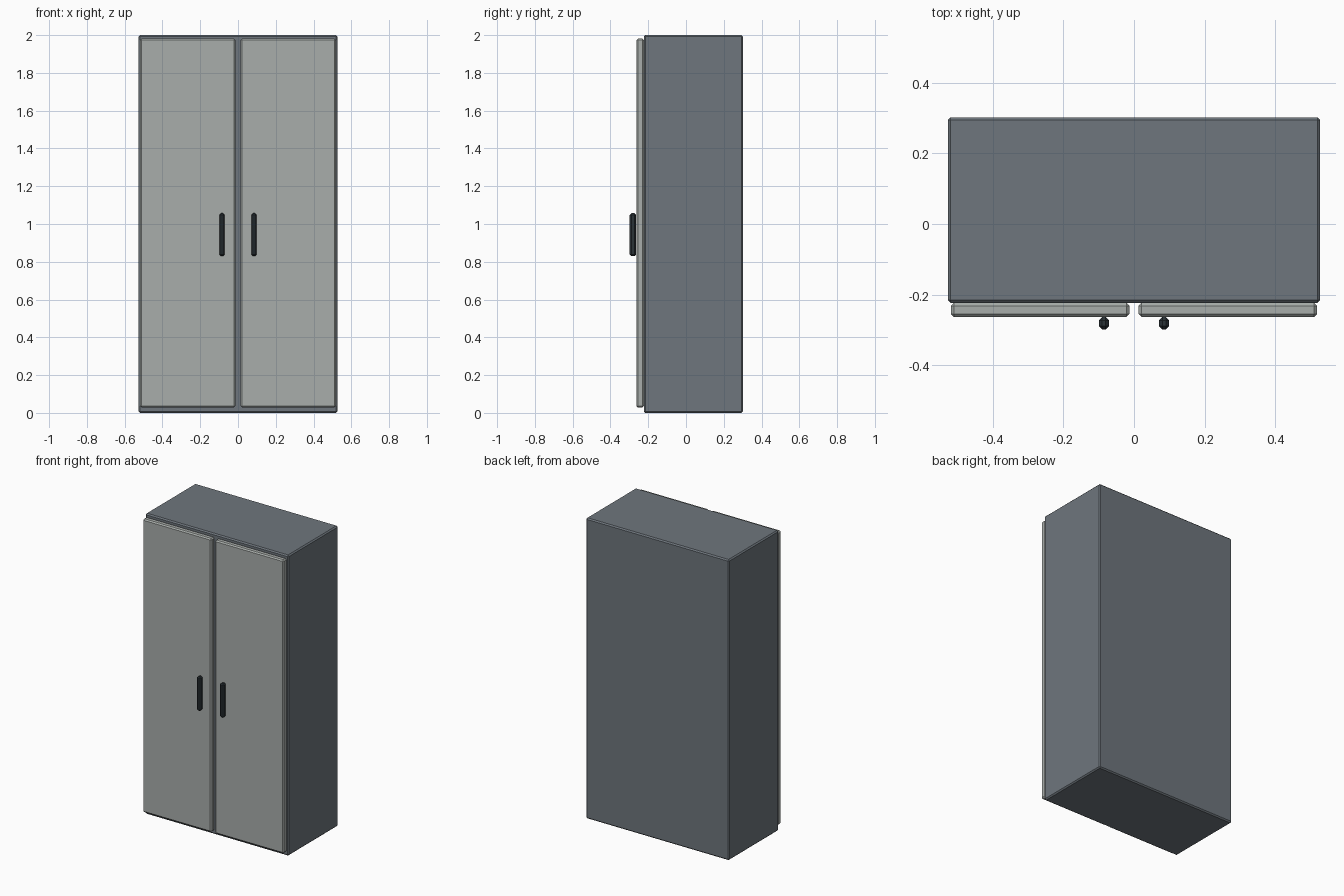
import bpy
import bmesh

if "Cube" in bpy.data.objects:
    bpy.data.objects.remove(bpy.data.objects["Cube"])


def material(name, rgb):
    m = bpy.data.materials.new(name)
    m.diffuse_color = (*rgb, 1.0)
    m.use_nodes = True
    m.node_tree.nodes["Principled BSDF"].inputs["Base Color"].default_value = m.diffuse_color
    return m


def box(name, lo, hi, bevel, mat):
    """Chamfered box spanning the corners lo and hi."""
    bm = bmesh.new()
    bmesh.ops.create_cube(bm, size=1.0)
    for v in bm.verts:
        for i in range(3):
            v.co[i] = (lo[i] + hi[i]) / 2 + v.co[i] * (hi[i] - lo[i])
    bmesh.ops.bevel(bm, geom=bm.edges[:], offset=bevel, segments=1,
                    profile=0.5, affect='EDGES')
    bmesh.ops.recalc_face_normals(bm, faces=bm.faces[:])
    mesh = bpy.data.meshes.new(name)
    bm.to_mesh(mesh)
    bm.free()
    mesh.materials.append(mat)
    obj = bpy.data.objects.new(name, mesh)
    bpy.context.collection.objects.link(obj)
    return obj


body_grey = material("blue_grey_metal", (0.156, 0.181, 0.205))
door_grey = material("light_grey_metal", (0.397, 0.423, 0.408))
handle_dark = material("dark_handle", (0.024, 0.033, 0.039))

# Cabinet body
box("cabinet_body", (-0.527, -0.223, 0.0), (0.527, 0.302, 2.0), 0.008, body_grey)

# Mirrored pair of doors with upright handles
for side, s in (("left", -1), ("right", 1)):
    x0, x1 = sorted((s * 0.013, s * 0.518))
    box(side + "_door", (x0, -0.263, 0.029), (x1, -0.2235, 1.981), 0.008, door_grey)
    x0, x1 = sorted((s * 0.071, s * 0.099))
    box(side + "_handle", (x0, -0.298, 0.83), (x1, -0.2635, 1.057), 0.009, handle_dark)
